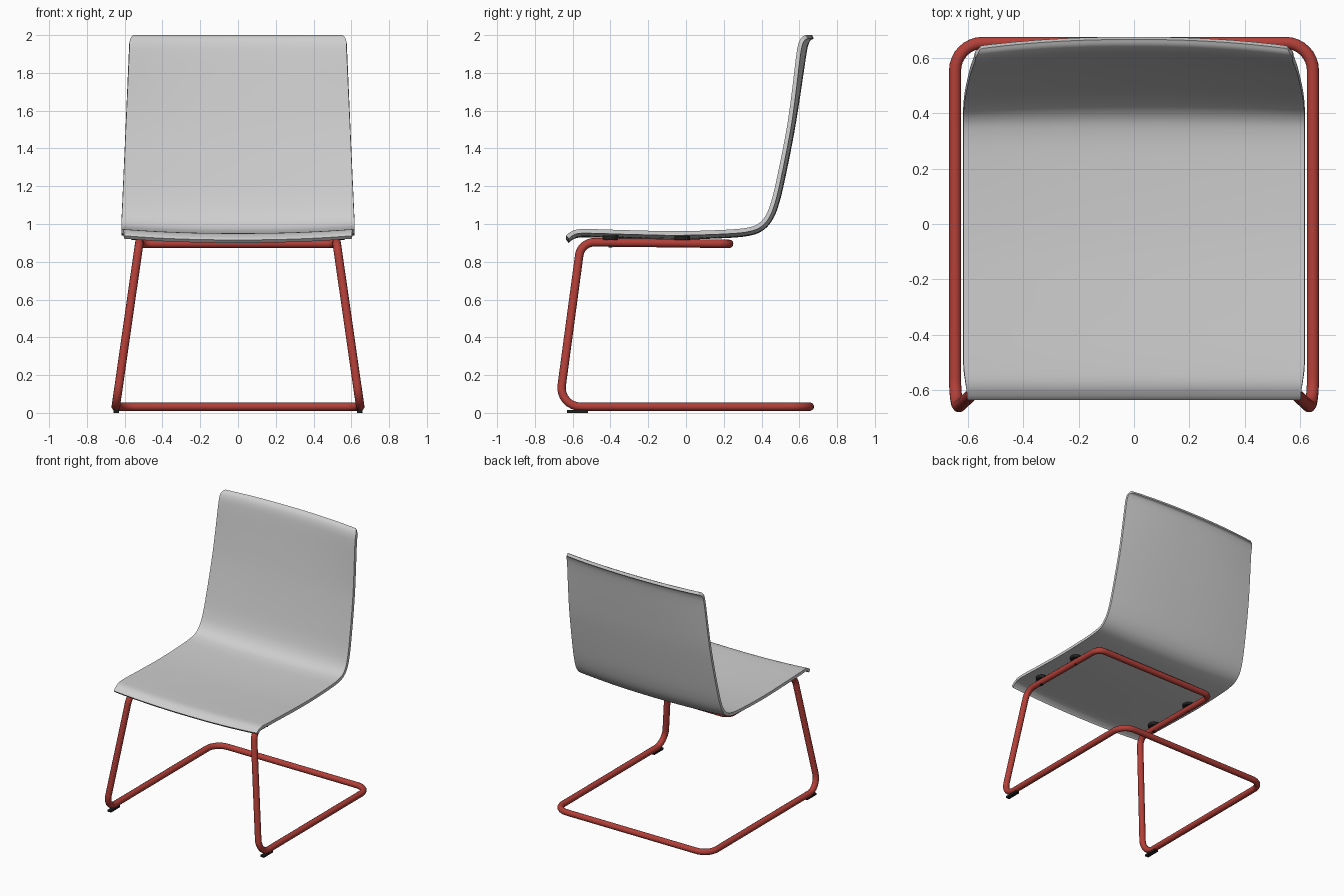
import bpy, bmesh, math
from mathutils import Vector

cube = bpy.data.objects.get("Cube")
if cube:
    bpy.data.objects.remove(cube, do_unlink=True)


def material(name, rgb):
    m = bpy.data.materials.new(name)
    m.use_nodes = True
    m.diffuse_color = (*rgb, 1)
    m.node_tree.nodes["Principled BSDF"].inputs["Base Color"].default_value = (*rgb, 1)
    return m


GREY = material("light_grey_shell", (0.62, 0.62, 0.62))
RED = material("red_tube", (0.45, 0.05, 0.04))
BLACK = material("black_rubber", (0.015, 0.015, 0.015))


def activate(obj):
    bpy.ops.object.select_all(action="DESELECT")
    obj.select_set(True)
    bpy.context.view_layer.objects.active = obj


def mesh_object(name, bm, mat):
    bmesh.ops.recalc_face_normals(bm, faces=bm.faces)
    me = bpy.data.meshes.new(name)
    bm.to_mesh(me)
    bm.free()
    me.materials.append(mat)
    obj = bpy.data.objects.new(name, me)
    bpy.context.collection.objects.link(obj)
    return obj


def smooth(obj):
    activate(obj)
    bpy.ops.object.shade_smooth_by_angle(angle=math.radians(40))


def spline(points, steps):
    """Catmull-Rom curve through the points."""
    p = [Vector(q) for q in points]
    p = [2 * p[0] - p[1]] + p + [2 * p[-1] - p[-2]]
    out = []
    for i in range(1, len(p) - 2):
        a, b, c, d = p[i - 1:i + 3]
        for k in range(steps):
            t = k / steps
            out.append(0.5 * (2 * b + (c - a) * t + (2 * a - 5 * b + 4 * c - d) * t ** 2
                              + (3 * b - a - 3 * c + d) * t ** 3))
    return out + [p[-2]]


def fillet(corners, steps=8):
    """Closed path with each corner (point, radius) rounded by an arc."""
    out = []
    for i, (point, r) in enumerate(corners):
        p = Vector(point)
        a = (Vector(corners[i - 1][0]) - p).normalized()
        b = (Vector(corners[(i + 1) % len(corners)][0]) - p).normalized()
        half = a.angle(b) / 2
        centre = p + (a + b).normalized() * r / math.sin(half)
        start = p + a * r / math.tan(half) - centre
        end = p + b * r / math.tan(half) - centre
        sweep = start.angle(end)
        for k in range(steps + 1):
            t = k / steps
            out.append(centre + (start * math.sin((1 - t) * sweep)
                                 + end * math.sin(t * sweep)) / math.sin(sweep))
    return out


def smoothstep(a, b, x):
    t = min(1, max(0, (x - a) / (b - a)))
    return t * t * (3 - 2 * t)


def half_width(y, z):
    if z < 1.0:
        return 0.617 - 0.014 * smoothstep(-0.5, -0.64, y)
    w = 0.617 - 0.042 * (z - 1.0) / 0.95
    over = min(max(0, z - 1.962), 0.03)
    return w - 0.03 + math.sqrt(0.0009 - over * over)


# Seat and back: one bent sheet, side edges curling toward the sitter
profile = [(-0.628, 0.908), (-0.612, 0.922), (-0.575, 0.938), (-0.5, 0.94),
           (-0.3, 0.934), (-0.05, 0.929), (0.2, 0.936), (0.33, 0.948),
           (0.4, 0.974), (0.45, 1.03), (0.485, 1.12), (0.52, 1.27),
           (0.565, 1.5), (0.6, 1.72), (0.625, 1.89), (0.637, 1.95),
           (0.652, 1.98), (0.672, 1.991)]
COLS = 28
bm = bmesh.new()
rows = []
for y, z in spline(profile, 5):
    turn = smoothstep(0.3, 0.5, y) * math.pi / 2
    curl = 0.022 + 0.01 * smoothstep(1.5, 2.0, z)
    row = []
    for c in range(COLS + 1):
        u = 2 * c / COLS - 1
        lift = curl * abs(u) ** 2.2
        row.append(bm.verts.new((u * half_width(y, z),
                                 y - lift * math.sin(turn),
                                 z + lift * math.cos(turn))))
    rows.append(row)
for r0, r1 in zip(rows, rows[1:]):
    for c in range(COLS):
        bm.faces.new((r0[c], r0[c + 1], r1[c + 1], r1[c]))
shell = mesh_object("seat_shell", bm, GREY)
solid = shell.modifiers.new("thickness", "SOLIDIFY")
solid.thickness = 0.022
solid.offset = 0
activate(shell)
bpy.ops.object.modifier_apply(modifier="thickness")
smooth(shell)

# Frame: one closed loop of bent tube
half = [((0.52, 0.228, 0.895), 0.06), ((0.522, -0.556, 0.904), 0.08),
        ((0.647, -0.673, 0.033), 0.1), ((0.647, 0.655, 0.033), 0.1)]
loop = half + [((-x, y, z), r) for (x, y, z), r in reversed(half)]
path = fillet(loop)
curve = bpy.data.curves.new("tube_frame", "CURVE")
curve.dimensions = "3D"
curve.bevel_depth = 0.0225
curve.bevel_resolution = 4
line = curve.splines.new("POLY")
line.points.add(len(path) - 1)
for point, co in zip(line.points, path):
    point.co = (*co, 1)
line.use_cyclic_u = True
curve.materials.append(RED)
frame = bpy.data.objects.new("tube_frame", curve)
bpy.context.collection.objects.link(frame)
activate(frame)
bpy.ops.object.convert(target="MESH")
smooth(frame)


def cylinder(name, x, y, z0, z1, r):
    bm = bmesh.new()
    bmesh.ops.create_cone(bm, cap_ends=True, segments=20, radius1=r, radius2=r, depth=z1 - z0)
    obj = mesh_object(name, bm, BLACK)
    obj.location = (x, y, (z0 + z1) / 2)
    smooth(obj)


for side, s in (("left", 1), ("right", -1)):
    # Mounting pads and their screws between tube and seat
    for end, y in (("front", -0.4), ("rear", -0.02)):
        cylinder(f"{side}_{end}_pad", s * 0.521, y, 0.916, 0.938, 0.042)
        cylinder(f"{side}_{end}_screw", s * 0.521, y, 0.876, 0.92, 0.011)
    # Floor glide under the front of each runner
    bm = bmesh.new()
    bmesh.ops.create_cube(bm, size=1)
    bmesh.ops.scale(bm, vec=(0.03, 0.11, 0.014), verts=bm.verts)
    glide = mesh_object(f"{side}_floor_glide", bm, BLACK)
    glide.location = (s * 0.645, -0.575, 0.007)
